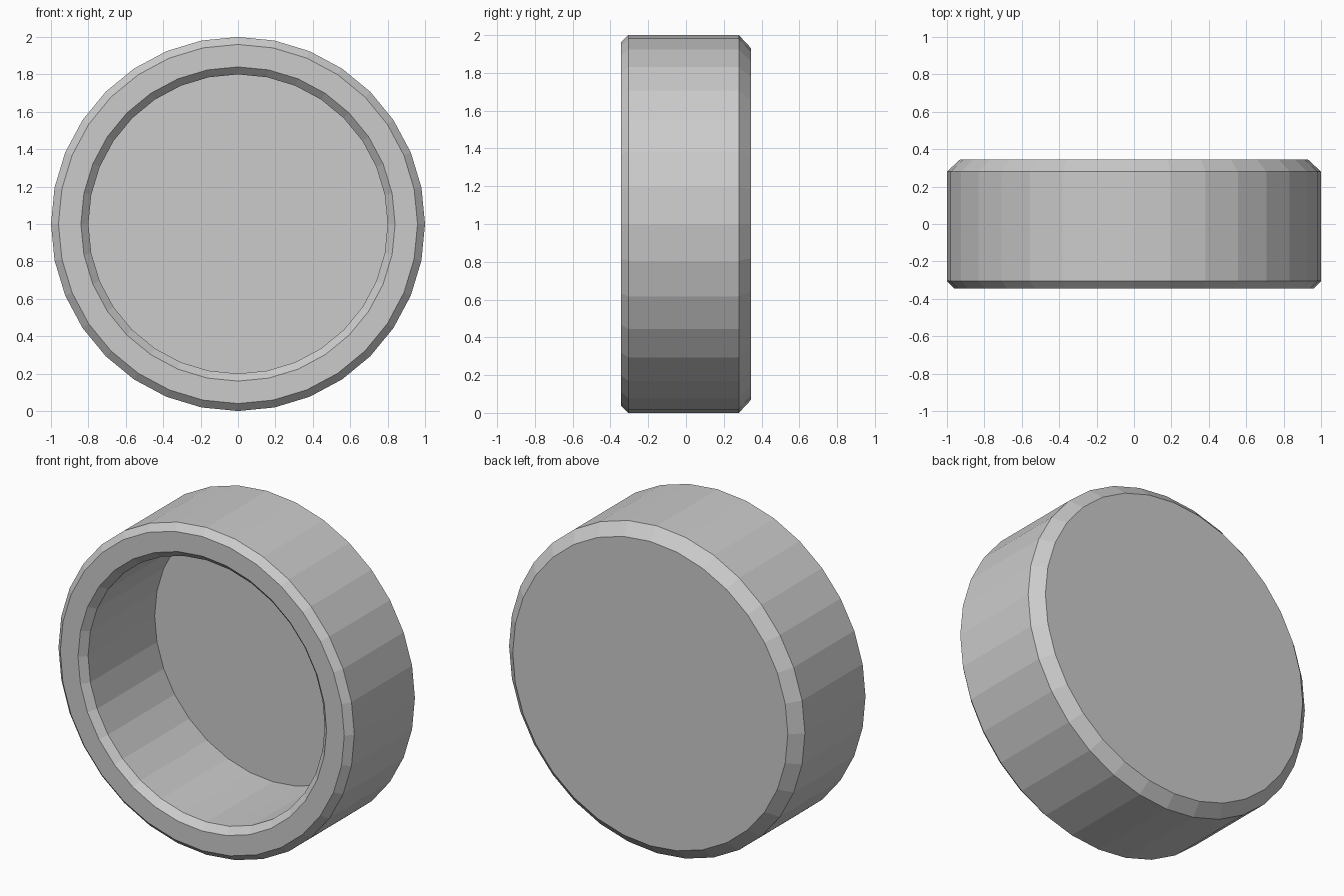
import bpy, bmesh
from math import sin, cos, tau

if "Cube" in bpy.data.objects:
    bpy.data.objects.remove(bpy.data.objects["Cube"])

SIDES = 32
CENTRE_Z = 1.0

# Cup cross-section as (radius, y), from the inner floor round to the back cap
PROFILE = [
    (0.80, 0.338),   # inner floor edge
    (0.80, -0.305),  # inner wall
    (0.84, -0.345),  # inner rim bevel
    (0.96, -0.345),  # front rim face
    (1.00, -0.305),  # outer rim bevel
    (1.00, 0.28),    # outer wall
    (0.93, 0.345),   # back bevel
]


def lathe_y(name, profile):
    """Spin a profile round the y axis and cap both ends flat."""
    bm = bmesh.new()
    rings = []
    for r, y in profile:
        rings.append([bm.verts.new((r * sin(tau * i / SIDES), y,
                                    CENTRE_Z + r * cos(tau * i / SIDES)))
                      for i in range(SIDES)])
    for a, b in zip(rings, rings[1:]):
        for i in range(SIDES):
            j = (i + 1) % SIDES
            bm.faces.new((a[i], a[j], b[j], b[i]))
    bm.faces.new(rings[0])
    bm.faces.new(rings[-1])
    bmesh.ops.recalc_face_normals(bm, faces=bm.faces)
    mesh = bpy.data.meshes.new(name)
    bm.to_mesh(mesh)
    bm.free()
    obj = bpy.data.objects.new(name, mesh)
    bpy.context.collection.objects.link(obj)
    return obj


# Round shallow cup, open to the front
lathe_y("round_cup", PROFILE)
